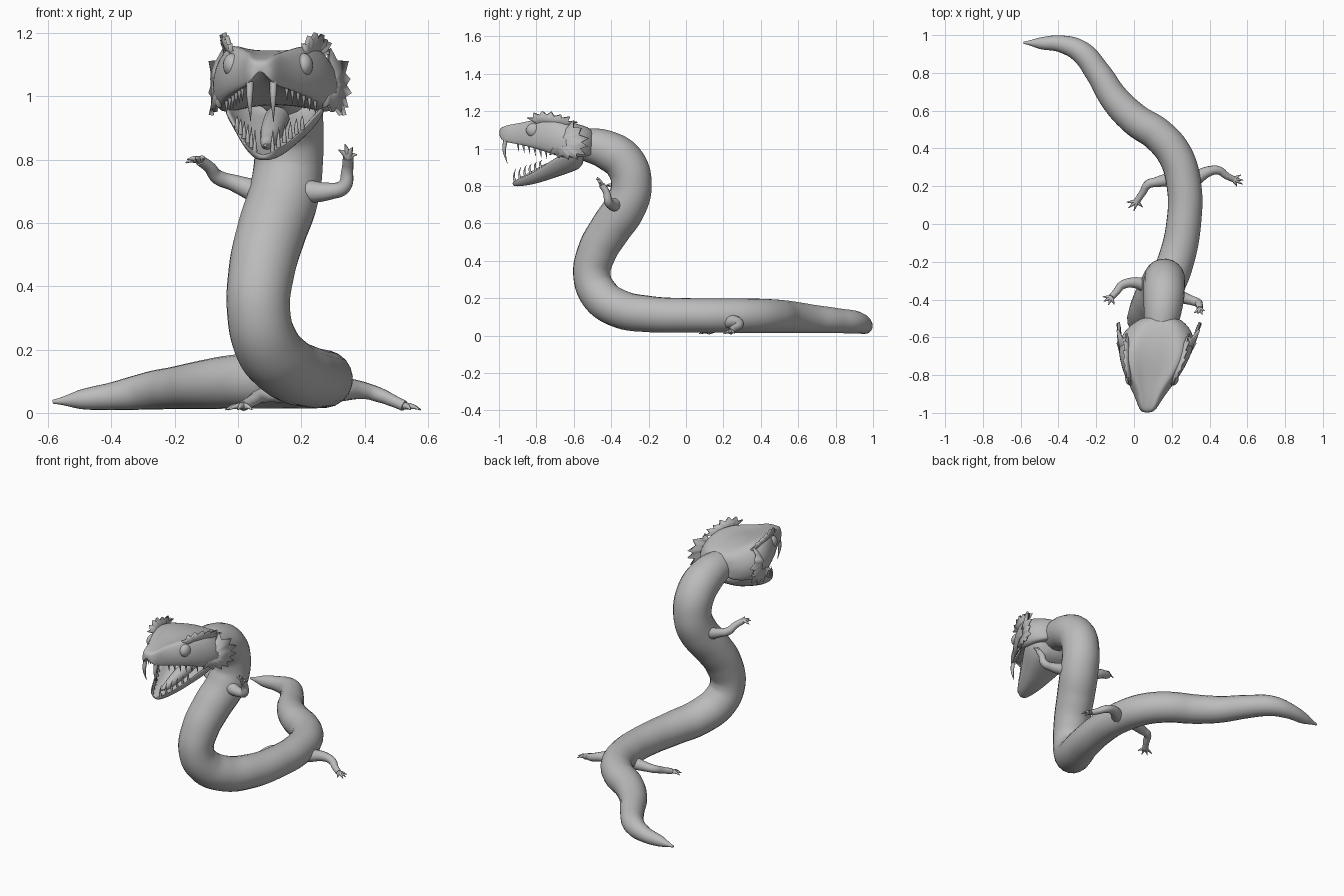
import bpy, bmesh
from mathutils import Vector

cube = bpy.data.objects.get("Cube")
if cube:
    bpy.data.objects.remove(cube)

grey = bpy.data.materials.new("plain grey")
grey.use_nodes = True
COLOUR = (0.5, 0.5, 0.5, 1)
grey.diffuse_color = COLOUR
grey.node_tree.nodes["Principled BSDF"].inputs["Base Color"].default_value = COLOUR


def finish(obj, angle=1.2):
    """Give an object the material and smooth shading."""
    bpy.ops.object.select_all(action="DESELECT")
    obj.select_set(True)
    bpy.context.view_layer.objects.active = obj
    obj.data.materials.clear()
    obj.data.materials.append(grey)
    bpy.ops.object.shade_smooth_by_angle(angle=angle)
    return obj


def mesh_object(name, bm):
    bmesh.ops.recalc_face_normals(bm, faces=bm.faces)
    mesh = bpy.data.meshes.new(name)
    bm.to_mesh(mesh)
    bm.free()
    obj = bpy.data.objects.new(name, mesh)
    bpy.context.collection.objects.link(obj)
    return obj


def tube(name, points, steps=6, sides=4):
    """Smooth tapered tube through (x, y, z, radius) points."""
    curve = bpy.data.curves.new(name, "CURVE")
    curve.dimensions = "3D"
    curve.bevel_depth = 1
    curve.bevel_resolution = sides
    curve.resolution_u = steps
    curve.use_fill_caps = True
    spline = curve.splines.new("BEZIER")
    spline.radius_interpolation = "CARDINAL"
    spline.bezier_points.add(len(points) - 1)
    for knot, (x, y, z, r) in zip(spline.bezier_points, points):
        knot.co = (x, y, z)
        knot.radius = r
        knot.handle_left_type = knot.handle_right_type = "AUTO"
    obj = bpy.data.objects.new(name, curve)
    bpy.context.collection.objects.link(obj)
    bpy.ops.object.select_all(action="DESELECT")
    obj.select_set(True)
    bpy.context.view_layer.objects.active = obj
    bpy.ops.object.convert(target="MESH")
    return finish(bpy.context.view_layer.objects.active)


def head_point(x, y, z):
    """Head is turned slightly, so its centre line drifts with depth."""
    return Vector((x + 0.13 + (y + 0.55) * 0.133, y, z))


def loft(name, sections, half_ring):
    """Skin mirrored half rings, cap the ends and subdivide."""
    bm = bmesh.new()
    rings = []
    for y, *shape in sections:
        half = half_ring(*shape)
        full = half + [(-x, z) for x, z in half[-2:0:-1]]
        rings.append([bm.verts.new(head_point(x, y, z)) for x, z in full])
    count = len(rings[0])
    for a, b in zip(rings, rings[1:]):
        for i in range(count):
            j = (i + 1) % count
            bm.faces.new((a[i], a[j], b[j], b[i]))
    bm.faces.new(rings[0])
    bm.faces.new(rings[-1])
    obj = mesh_object(name, bm)
    obj.modifiers.new("smooth", "SUBSURF").levels = 2
    obj.modifiers["smooth"].render_levels = 2
    return finish(obj, 3)


def spiky_fan(name, side, hub, tips, notch):
    """Thin webbed fan with a jagged edge."""
    bm = bmesh.new()
    hub = Vector(hub)
    rim = []
    for i, tip in enumerate(map(Vector, tips)):
        if i:
            rim.append(((tip + last) / 2).lerp(hub, notch))
        rim.append(tip)
        last = tip
    place = lambda p: bm.verts.new(head_point(side * p.x, p.y, p.z))
    centre, edge = place(hub), [place(p) for p in rim]
    for a, b in zip(edge, edge[1:]):
        bm.faces.new((centre, a, b))
    obj = mesh_object(name, bm)
    solid = obj.modifiers.new("thickness", "SOLIDIFY")
    solid.thickness = 0.014
    solid.offset = 0
    return finish(obj, 0.6)


# Body from tail tip to neck
tube("body", [
    (-.585, .96, .035, .006), (-.5, .957, .042, .03), (-.38, .952, .055, .046),
    (-.28, .91, .07, .06), (-.19, .8, .08, .068), (-.1, .66, .09, .078),
    (.01, .55, .1, .086), (.13, .47, .104, .09), (.22, .36, .106, .092),
    (.265, .2, .107, .092), (.265, .02, .108, .092), (.22, -.2, .115, .097),
    (.15, -.36, .145, .102), (.09, -.46, .215, .103), (.065, -.503, .32, .1),
    (.075, -.475, .45, .105), (.105, -.405, .57, .11), (.145, -.325, .69, .112),
    (.16, -.292, .8, .109), (.16, -.325, .92, .11), (.155, -.42, .99, .105),
    (.14, -.55, 1.025, .085), (.13, -.62, 1.04, .06)], steps=8, sides=8)

# Skull: brow x, brow z, crown z, cheek x, cheek z, lip x, lip z
loft("skull", [
    (-1, .022, 1.1, 1.11, .035, 1.075, .028, 1.05),
    (-.965, .045, 1.13, 1.12, .055, 1.08, .05, 1.025),
    (-.9, .055, 1.14, 1.13, .09, 1.08, .08, 1.015),
    (-.82, .1, 1.17, 1.135, .145, 1.08, .13, .995),
    (-.74, .14, 1.18, 1.145, .185, 1.07, .165, .97),
    (-.65, .15, 1.165, 1.145, .215, 1.06, .19, .935),
    (-.57, .125, 1.125, 1.13, .205, 1.05, .17, .945),
    (-.48, .08, 1.09, 1.1, .1, 1.02, .08, .95)],
    lambda bx, bz, cz, kx, kz, lx, lz: [
        (0, cz), (bx * .55, cz), (bx, bz), (kx, kz), (lx, lz),
        (lx * .75, lz + .015), (0, lz + .04)])

# Lower jaw: rim x, rim z, underside z, floor z
loft("lower_jaw", [
    (-.93, .03, .825, .797, .815), (-.88, .065, .845, .798, .825),
    (-.8, .1, .88, .812, .84), (-.72, .14, .94, .838, .87),
    (-.64, .18, .985, .865, .91), (-.54, .14, 1, .9, .95)],
    lambda rx, rz, uz, fz: [
        (0, fz), (rx * .6, fz), (rx * .88, rz), (rx, rz),
        (rx * .85, (rz + uz) / 2), (rx * .5, uz), (0, uz)])

tube("tongue", [head_point(0, y, z)[:] + (r,) for y, z, r in
                ((-.6, .93, .04), (-.74, .885, .035), (-.84, .85, .02), (-.88, .845, .005))])

for side, label in ((1, "left"), (-1, "right")):
    # Eyes under the brow
    bpy.ops.mesh.primitive_uv_sphere_add(
        segments=24, ring_count=16, radius=.04, location=head_point(side * .112, -.815, 1.098))
    eye = bpy.context.object
    eye.name = label + "_eye"
    eye.scale = (.75, 1, .95)
    finish(eye)

    # Cheek frill and brow crest
    spiky_fan(label + "_cheek_frill", side, (.175, -.69, 1.04), [
        (.165, -.6, 1.15), (.215, -.56, 1.11), (.215, -.52, 1.055), (.22, -.525, 1.01),
        (.21, -.535, .965), (.21, -.58, .94), (.205, -.63, .94), (.185, -.68, .95),
        (.165, -.73, .965)], .22)
    spiky_fan(label + "_brow_crest", side, (.12, -.75, 1.11), [
        (.115, -.85, 1.165), (.13, -.815, 1.19), (.145, -.77, 1.2), (.16, -.72, 1.195),
        (.165, -.67, 1.18), (.17, -.62, 1.17), (.165, -.58, 1.14)], .2)

    # Curved upper fang
    tube(label + "_fang", [head_point(side * x, y, z)[:] + (r,) for x, y, z, r in
                           ((.037, -.965, 1.045, .012), (.037, -.972, .99, .009),
                            (.036, -.955, .92, .001))], sides=2)

    # Small teeth along both jaws
    for i in range(6):
        t = i / 5
        base = Vector((side * (.028 + .075 * t), -.915 + .14 * t, .825 + .07 * t))
        tooth = [base, base + Vector((0, -.005, .03)), base + Vector((0, .005, .068 - .025 * t))]
        tube(label + "_lower_tooth", [head_point(*p)[:] + (r,) for p, r in
                                      zip(tooth, (.008, .005, .001))], 3, 1)
        base = Vector((side * (.07 + .07 * t), -.9 + .15 * t, 1.03 - .04 * t))
        tooth = [base, base + Vector((0, .006, -.045))]
        tube(label + "_upper_tooth", [head_point(*p)[:] + (r,) for p, r in
                                      zip(tooth, (.007, .001))], 3, 1)


def limb(name, path, toes):
    """Tapered limb ending in a hand with thin pointed digits."""
    radii = (.04, .027, .023, .019, .017)
    tube(name, [p + (r,) for p, r in zip(path, radii)], sides=4)
    wrist = Vector(path[-1])
    for toe in map(Vector, toes):
        middle = wrist.lerp(toe, .55) + Vector((0, 0, .004))
        tube(name + "_digit", [wrist[:] + (.012,), middle[:] + (.0075,), toe[:] + (.002,)], 4, 2)


# Raised arms
limb("left_arm", [(.2, -.37, .7), (.29, -.4, .7), (.335, -.415, .715),
                  (.345, -.425, .765), (.348, -.45, .805)],
     [(.318, -.47, .83), (.338, -.475, .848), (.362, -.48, .838), (.375, -.46, .815)])
limb("right_arm", [(.08, -.33, .69), (-.01, -.31, .725), (-.065, -.325, .745),
                   (-.09, -.355, .775), (-.12, -.388, .798)],
     [(-.165, -.385, .79), (-.16, -.41, .8), (-.135, -.428, .8), (-.105, -.425, .805)])

# Hind legs resting on the ground
limb("left_leg", [(.31, .23, .075), (.4, .28, .07), (.45, .283, .055),
                  (.49, .255, .038), (.525, .238, .022)],
     [(.565, .26, .012), (.578, .232, .01), (.575, .21, .01), (.545, .2, .01)])
limb("right_leg", [(.21, .24, .075), (.12, .222, .06), (.075, .21, .055),
                   (.045, .165, .038), (.015, .12, .022)],
     [(-.04, .115, .01), (-.03, .085, .01), (0, .07, .01), (.045, .09, .01)])
